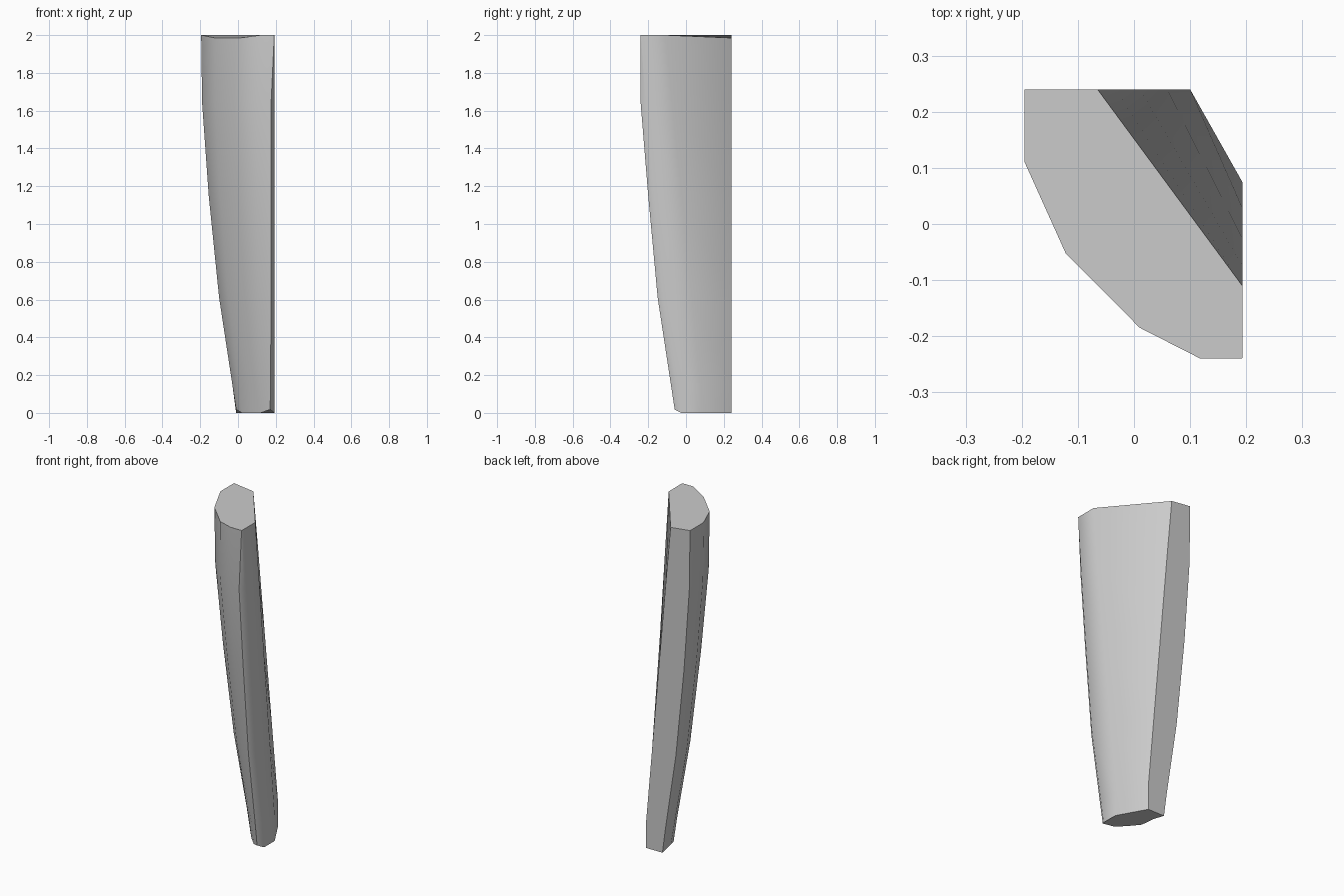
import bpy, bmesh, math

cube = bpy.data.objects.get("Cube")
if cube:
    bpy.data.objects.remove(cube, do_unlink=True)

grey = bpy.data.materials.new("plain_grey")
grey.use_nodes = True
colour = (0.6, 0.6, 0.6, 1)
grey.diffuse_color = colour
grey.node_tree.nodes["Principled BSDF"].inputs["Base Color"].default_value = colour

BACK, SIDE = 0.24, 0.193
# Rounded outer profile as fractions of the section's width and depth
UPPER = [(0, 1), (0, .73), (.19, .39), (.53, .115), (.81, 0), (1, 0)]
LOWER = [(0, 1), (0, .73), (.17, .5), (.44, .3), (.72, .13), (1, 0)]


def lerp(a, b, t):
    return a + (b - a) * t


def section(z, left, right, front):
    """Outline of the leg at one height, from the back corner round the front."""
    t = 1 - z / 2
    points = []
    for (ux, uy), (lx, ly) in zip(UPPER, LOWER):
        points.append([lerp(left, right, lerp(ux, lx, t)),
                       lerp(front, BACK, lerp(uy, ly, t)), z])
    # Small chamfer beside the front corner
    points.append([SIDE, front + (SIDE - right) * 1.5, z])
    # Slanted inner face, upright near the foot
    slant = min(1, (2 - z) / 1.85)
    points.append([SIDE, lerp(-.11, .075, slant), z])
    points.append([lerp(-.065, .10, slant), BACK, z])
    return points


# Height, left edge, right edge and front edge of each section
LEVELS = [(2, -.195, .192, -.24), (1.64, -.19, .175, -.24),
          (1.15, -.155, .175, -.2), (.61, -.1, .175, -.15),
          (.15, -.03, .172, -.08), (0, -.01, .17, -.06)]
rings = [section(*level) for level in LEVELS]

# Slightly uneven end faces
for i in (2, 3, 8):
    rings[0][i][2] -= .015
for i in (1, 5):
    rings[-1][i][2] += .018

# Loft the leg
bm = bmesh.new()
loops = [[bm.verts.new(p) for p in ring] for ring in rings]
count = len(loops[0])
for high, low in zip(loops, loops[1:]):
    for i in range(count):
        j = (i + 1) % count
        bm.faces.new((high[i], low[i], low[j], high[j]))
bm.faces.new(loops[0])
bm.faces.new(reversed(loops[-1]))
bmesh.ops.recalc_face_normals(bm, faces=bm.faces)
mesh = bpy.data.meshes.new("tapered_leg")
bm.to_mesh(mesh)
bm.free()
mesh.materials.append(grey)
leg = bpy.data.objects.new("tapered_leg", mesh)
bpy.context.collection.objects.link(leg)

# Smooth the rounded front and keep the corners sharp
bpy.ops.object.select_all(action='DESELECT')
leg.select_set(True)
bpy.context.view_layer.objects.active = leg
bpy.ops.object.shade_smooth_by_angle(angle=math.radians(40))
